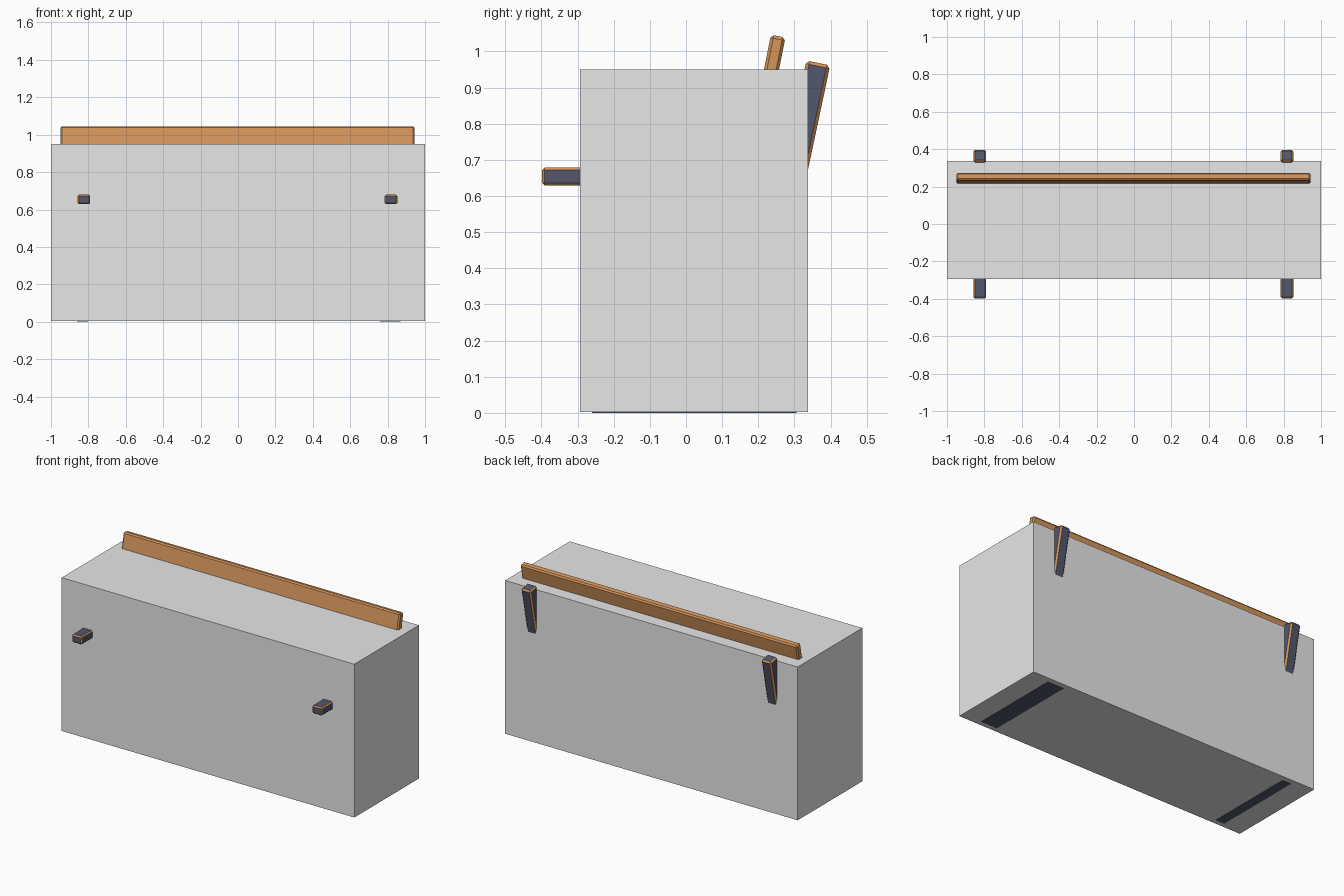
import bpy, bmesh, math
from mathutils import Matrix, Vector

if "Cube" in bpy.data.objects:
    bpy.data.objects.remove(bpy.data.objects["Cube"])


def material(name, rgb):
    m = bpy.data.materials.new(name)
    m.diffuse_color = (*rgb, 1)
    m.use_nodes = True
    m.node_tree.nodes["Principled BSDF"].inputs["Base Color"].default_value = m.diffuse_color
    return m


GREY = material("light grey", (0.8, 0.8, 0.8))
WOOD = material("warm wood", (0.66, 0.30, 0.105))
DARK = material("dark slate", (0.088, 0.097, 0.147))
CX = -0.003                      # bench sits a hair left of the box centre
LEAN = math.radians(12)          # backrest lean


def bar(name, centre, size, face, edge=None, bevel=0.0, lean=0.0):
    """Chamfered box; chamfer faces take the edge colour."""
    bm = bmesh.new()
    bmesh.ops.create_cube(bm, size=1, matrix=Matrix.Diagonal((*size, 1)))
    if bevel:
        bmesh.ops.bevel(bm, geom=bm.edges[:], offset=bevel, segments=1,
                        profile=0.5, affect='EDGES')
    bm.normal_update()
    for f in bm.faces:
        if edge and max(abs(c) for c in f.normal) < 0.99:
            f.material_index = 1
    bm.transform(Matrix.Translation(centre) @ Matrix.Rotation(-lean, 4, 'X'))
    me = bpy.data.meshes.new(name)
    bm.to_mesh(me)
    bm.free()
    me.materials.append(face)
    if edge:
        me.materials.append(edge)
    ob = bpy.data.objects.new(name, me)
    bpy.context.collection.objects.link(ob)
    return ob


def leaning(name, x, top, size, face, edge=None, bevel=0.0, lean=LEAN):
    """Bar hanging down from its top centre (y, z) along the lean."""
    h = size[2] / 2
    c = Vector((x, top[0] - h * math.sin(lean), top[1] - h * math.cos(lean)))
    return bar(name, c, size, face, edge, bevel, lean)


# large enclosing box
bar("outer_box", (0, 0.0225, 0.4765), (2, 0.631, 0.947), GREY)

# backrest slats, the top one rising above the box
SLAT_LEAN = math.radians(11.3)
for i in range(3):
    d = i * 0.17
    top = (0.255 - d * math.sin(SLAT_LEAN), 1.042 - d * math.cos(SLAT_LEAN))
    leaning(f"back_slat_{i + 1}", CX, top, (1.892, 0.041, 0.14),
            WOOD, WOOD, 0.008, SLAT_LEAN)

# seat slats
for i in range(4):
    bar(f"seat_slat_{i + 1}", (CX, -0.21 + i * 0.12, 0.44),
        (1.892, 0.105, 0.041), WOOD, WOOD, 0.008)

# frame on each side
for side, s in (("left", -1), ("right", 1)):
    x = CX + s * 0.821
    leaning(f"back_post_{side}", x, (0.366, 0.968), (0.068, 0.067, 0.62),
            DARK, WOOD, 0.009)
    leaning(f"back_bracket_{side}", x, (0.283, 0.90), (0.06, 0.07, 0.45), DARK)
    bar(f"armrest_{side}", (x, -0.064, 0.654), (0.068, 0.668, 0.05),
        DARK, WOOD, 0.007)
    bar(f"seat_rail_{side}", (x, -0.005, 0.39), (0.068, 0.5, 0.06),
        DARK, WOOD, 0.007)
    for end, y, top in (("front", -0.22, 0.63), ("back", 0.235, 0.42)):
        bar(f"{end}_leg_{side}", (x, y, top / 2 + 0.015),
            (0.056, 0.067, top - 0.03), DARK, WOOD, 0.007)

# foot plates, just proud of the box underside
for side, x0, x1 in (("left", -0.861, -0.803), ("right", 0.76, 0.87)):
    bar(f"foot_{side}", ((x0 + x1) / 2, 0.0225, 0.015),
        (x1 - x0, 0.565, 0.03), DARK)
